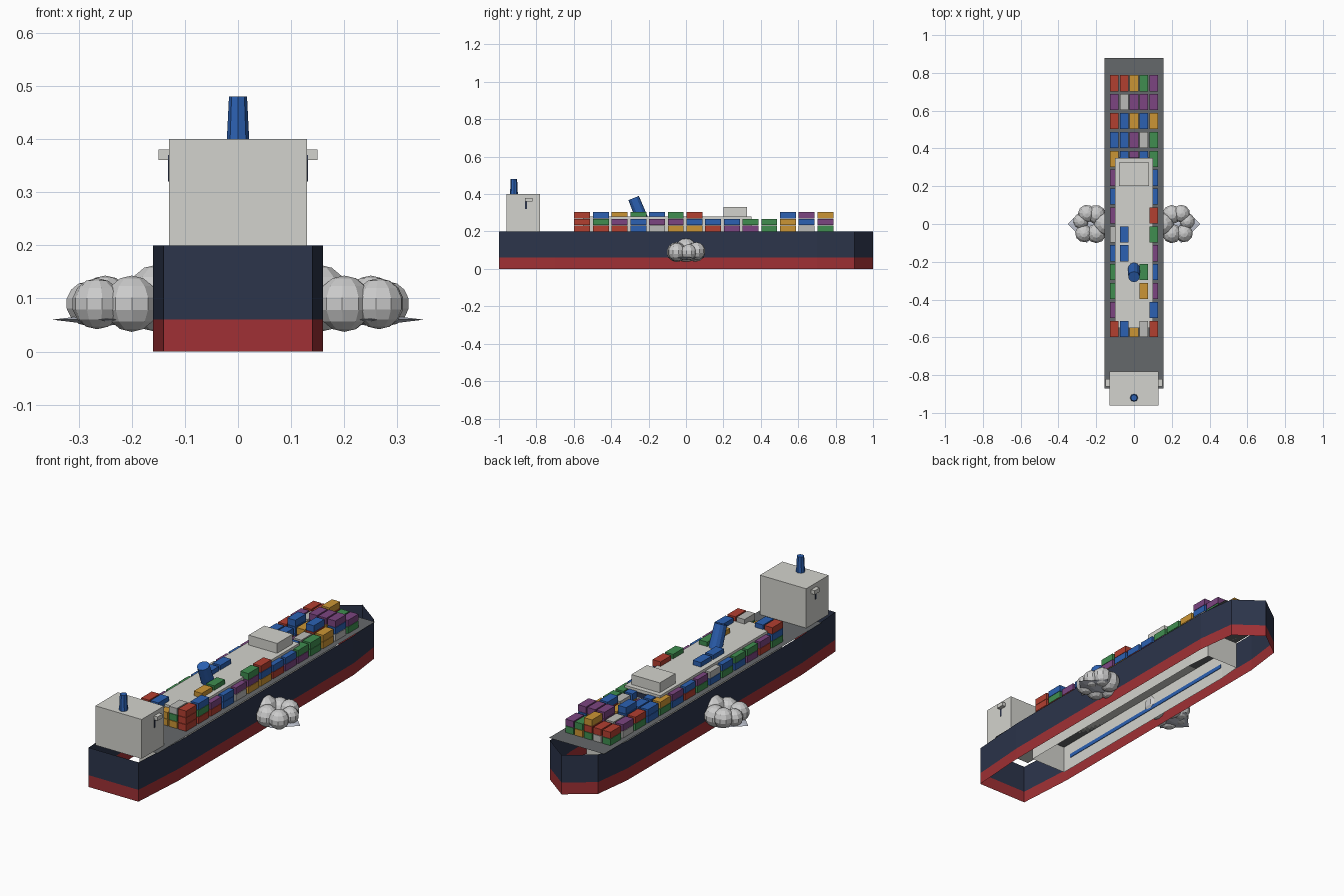
import bpy, bmesh, math, random
from mathutils import Matrix, Vector

if "Cube" in bpy.data.objects:
    bpy.data.objects.remove(bpy.data.objects["Cube"])

random.seed(4)
COL = {
    "navy": (0.025, 0.035, 0.07), "red_hull": (0.35, 0.03, 0.035),
    "deck_grey": (0.13, 0.14, 0.145), "white": (0.65, 0.65, 0.61),
    "blue": (0.025, 0.12, 0.45), "red": (0.45, 0.05, 0.03),
    "green": (0.05, 0.27, 0.08), "orange": (0.6, 0.3, 0.035),
    "purple": (0.2, 0.06, 0.22), "grey": (0.5, 0.5, 0.48),
    "foam": (0.6, 0.6, 0.6), "water": (0.55, 0.58, 0.66),
}
MATS = {}
for n, c in COL.items():
    MATS[n] = bpy.data.materials.new(n)
    MATS[n].diffuse_color = (*c, 1)


def finish(name, bm, mat):
    me = bpy.data.meshes.new(name)
    bm.to_mesh(me)
    bm.free()
    me.materials.append(MATS[mat])
    ob = bpy.data.objects.new(name, me)
    bpy.context.collection.objects.link(ob)
    return ob


def add_box(bm, x, y, z):
    size = [b - a for a, b in (x, y, z)]
    mid = [(a + b) / 2 for a, b in (x, y, z)]
    bmesh.ops.create_cube(bm, size=1, matrix=Matrix.Translation(mid) @ Matrix.Diagonal((*size, 1)))


def box(name, mat, x, y, z):
    bm = bmesh.new()
    add_box(bm, x, y, z)
    return finish(name, bm, mat)


def outline(half):
    # mirror the starboard half outline to port
    return half + [(-x, y) for x, y in reversed(half) if x > 0]


def wall(name, mat, pts, z0, z1):
    bm = bmesh.new()
    lo = [bm.verts.new((x, y, z0)) for x, y in pts]
    hi = [bm.verts.new((x, y, z1)) for x, y in pts]
    n = len(pts)
    for i in range(n):
        j = (i + 1) % n
        bm.faces.new((lo[i], lo[j], hi[j], hi[i]))
    return finish(name, bm, mat)


def plate(name, mat, pts, z):
    bm = bmesh.new()
    bm.faces.new([bm.verts.new((x, y, z)) for x, y in pts])
    return finish(name, bm, mat)


def funnel(name, sides, r0, r1, base, height, tilt=0):
    bm = bmesh.new()
    m = (Matrix.Translation(base) @ Matrix.Rotation(tilt, 4, 'X')
         @ Matrix.Translation((0, 0, height / 2)))
    bmesh.ops.create_cone(bm, cap_ends=True, segments=sides, radius1=r0,
                          radius2=r1, depth=height, matrix=m)
    return finish(name, bm, "blue")


# cargo ship hull: open shell in two colour bands, with a flat deck
hull = outline([(0.14, -1), (0.16, -0.7), (0.16, 0.7), (0.135, 0.9), (0, 1)])
wall("lower_hull", "red_hull", hull, 0, 0.06)
wall("upper_hull", "navy", hull, 0.06, 0.2)
plate("main_deck", "deck_grey", outline([(0.155, -0.87), (0.155, 0.88)]), 0.2)

# stern tower with bridge wings and funnel
box("stern_tower", "white", (-0.13, 0.13), (-0.96, -0.78), (0.2, 0.4))
for s, side in ((1, "right"), (-1, "left")):
    box(f"bridge_wing_{side}", "white", sorted((s * 0.12, s * 0.15)), (-0.86, -0.82), (0.36, 0.38))
    box(f"wing_bracket_{side}", "navy", sorted((s * 0.125, s * 0.132)), (-0.86, -0.85), (0.32, 0.37))
funnel("stern_funnel", 8, 0.021, 0.017, (0, -0.92, 0.4), 0.08)

# inner passenger vessel: open white shell, side stripes, long cabin block
inner = outline([(0.1, -0.65), (0.1, 0.55), (0.09, 0.67)])
wall("inner_hull", "white", inner, 0, 0.14)
plate("inner_deck", "deck_grey", inner, 0.14)
for s, side in ((1, "right"), (-1, "left")):
    box(f"hull_stripe_{side}", "blue", (s * 0.1 - 0.003, s * 0.1 + 0.003), (-0.6, 0.54), (0.06, 0.08))
box("cabin_block", "white", (-0.1, 0.1), (-0.55, 0.35), (0.14, 0.28))
box("cabin_windows", "navy", (-0.08, 0.08), (0.35, 0.353), (0.24, 0.265))
box("upper_bridge", "white", (-0.08, 0.08), (0.2, 0.325), (0.28, 0.33))
funnel("inner_funnel", 12, 0.033, 0.03, (0, -0.232, 0.26), 0.128, math.radians(22))

# container stacks: stack heights and top colours per row, stern to bow
rows = ["33233 RBOWR", "22223 PGBGB", "22232 GRWOP", "22232 GBPGB", "23222 BBRWP",
        "23223 WBGPG", "22123 PRGBR", "21222 BGPWB", "22222 PBGRB", "22122 OBPBG",
        "22122 BBPWG", "23232 RBOBO", "22333 PWPPP", "22322 RROGP"]
key = {"R": "red", "G": "green", "B": "blue", "O": "orange", "P": "purple", "W": "grey"}
meshes = {k: bmesh.new() for k in key}
for k, row in enumerate(rows):
    heights, tops = row.split()
    for i in range(5):
        h = int(heights[i])
        for t in range(h):
            c = tops[i] if t == h - 1 else random.choice("RGBOPW")
            x, y, z = (i - 2) * 0.052, -0.555 + 0.1 * k, 0.2 + 0.035 * t
            add_box(meshes[c], (x - 0.0225, x + 0.0225), (y - 0.0425, y + 0.0425), (z, z + 0.033))
for k, bm in meshes.items():
    finish(f"containers_{key[k]}", bm, key[k])

# foam clumps and flat splash points at both sides
clumps = [((0.15, 0, 0.1), 0.064), ((0.2, 0.05, 0.09), 0.052), ((0.2, -0.05, 0.09), 0.053),
          ((0.25, 0.055, 0.095), 0.048), ((0.265, -0.05, 0.09), 0.048), ((0.282, 0.015, 0.09), 0.042)]
for s, side in ((1, "right"), (-1, "left")):
    bm = bmesh.new()
    for p, r in clumps:
        m = (Matrix.Translation((s * p[0], p[1], p[2]))
             @ Matrix.Rotation(random.uniform(0, 3), 4, 'Z'))
        bmesh.ops.create_uvsphere(bm, u_segments=10, v_segments=7, radius=r, matrix=m)
    finish(f"foam_{side}", bm, "foam")
    bm = bmesh.new()
    bmesh.ops.create_uvsphere(bm, u_segments=4, v_segments=2, radius=0.1,
                              matrix=Matrix.Translation((s * 0.25, 0, 0.06)) @ Matrix.Diagonal((1, 1, 0.12, 1)))
    finish(f"splash_{side}", bm, "water")

for m in bpy.data.materials:
    if m.users and not m.is_grease_pencil:
        m.use_nodes = True
        m.node_tree.nodes["Principled BSDF"].inputs["Base Color"].default_value = m.diffuse_color
